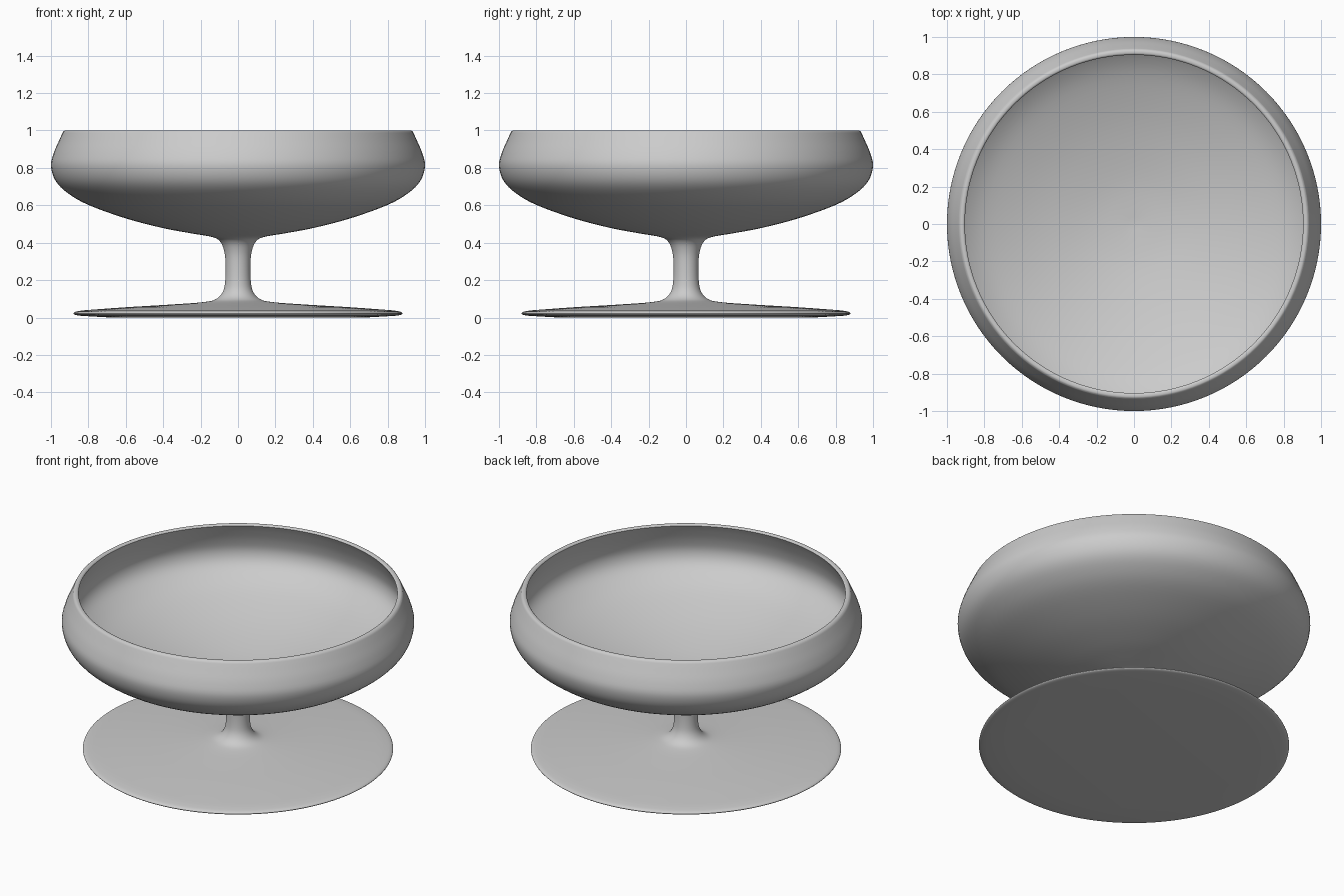
import bpy, bmesh, math
from mathutils import Vector

if "Cube" in bpy.data.objects:
    bpy.data.objects.remove(bpy.data.objects["Cube"], do_unlink=True)

SIDES = 128

glass = bpy.data.materials.new("light_grey")
glass.use_nodes = True
grey = (0.6, 0.6, 0.6, 1)
glass.diffuse_color = grey
glass.node_tree.nodes["Principled BSDF"].inputs["Base Color"].default_value = grey


def smooth_curve(points, steps=4):
    """Catmull-Rom curve through (radius, height) points."""
    p = [Vector(q) for q in points]
    p = [p[0]] + p + [p[-1]]
    out = []
    for a, b, c, d in zip(p, p[1:], p[2:], p[3:]):
        for i in range(steps):
            t = i / steps
            out.append(0.5 * (2 * b + (c - a) * t + (2 * a - 5 * b + 4 * c - d) * t * t
                              + (3 * b - a - 3 * c + d) * t ** 3))
    return out + [p[-1]]


def lathe(name, profile):
    """Spin a profile that starts and ends on the z axis."""
    bm = bmesh.new()
    verts = [bm.verts.new((r, 0, z)) for r, z in profile]
    edges = [bm.edges.new(pair) for pair in zip(verts, verts[1:])]
    bmesh.ops.spin(bm, geom=verts + edges, cent=(0, 0, 0), axis=(0, 0, 1),
                   angle=math.tau, steps=SIDES, use_duplicate=False)
    bmesh.ops.remove_doubles(bm, verts=bm.verts, dist=0.0002)
    bmesh.ops.recalc_face_normals(bm, faces=bm.faces)
    mesh = bpy.data.meshes.new(name)
    bm.to_mesh(mesh)
    bm.free()
    obj = bpy.data.objects.new(name, mesh)
    bpy.context.collection.objects.link(obj)
    mesh.materials.append(glass)
    bpy.ops.object.select_all(action="DESELECT")
    obj.select_set(True)
    bpy.context.view_layer.objects.active = obj
    bpy.ops.object.shade_smooth_by_angle(angle=math.radians(40))


# Flat underside and thin rounded edge of the foot
underside = [(0, 0), (0.68, 0), (0.84, 0.009)]
foot_edge = [(0.84, 0.009), (0.87, 0.014), (0.88, 0.022), (0.865, 0.032), (0.82, 0.039)]
# Foot top flowing into the stem and the outside of the bowl
outside = [(0.82, 0.039), (0.6, 0.055), (0.35, 0.07), (0.18, 0.083), (0.115, 0.1),
           (0.08, 0.14), (0.068, 0.2), (0.067, 0.3), (0.075, 0.36), (0.095, 0.405),
           (0.135, 0.43), (0.25, 0.45), (0.4, 0.478), (0.6, 0.53), (0.8, 0.602),
           (0.91, 0.665), (0.975, 0.73), (1, 0.81), (0.985, 0.88), (0.955, 0.95),
           (0.935, 0.993)]
# Narrow rounded lip
lip = [(0.935, 0.993), (0.926, 1), (0.912, 1), (0.904, 0.993)]
# Inside of the bowl
inside = [(0.904, 0.993), (0.925, 0.95), (0.953, 0.88), (0.966, 0.81), (0.945, 0.745),
          (0.885, 0.69), (0.78, 0.632), (0.59, 0.563), (0.4, 0.512), (0.2, 0.475),
          (0, 0.46)]

profile = underside[:-1] + smooth_curve(foot_edge)
for part in (outside, lip, inside):
    profile += smooth_curve(part)[1:]
lathe("pedestal_bowl", profile)
